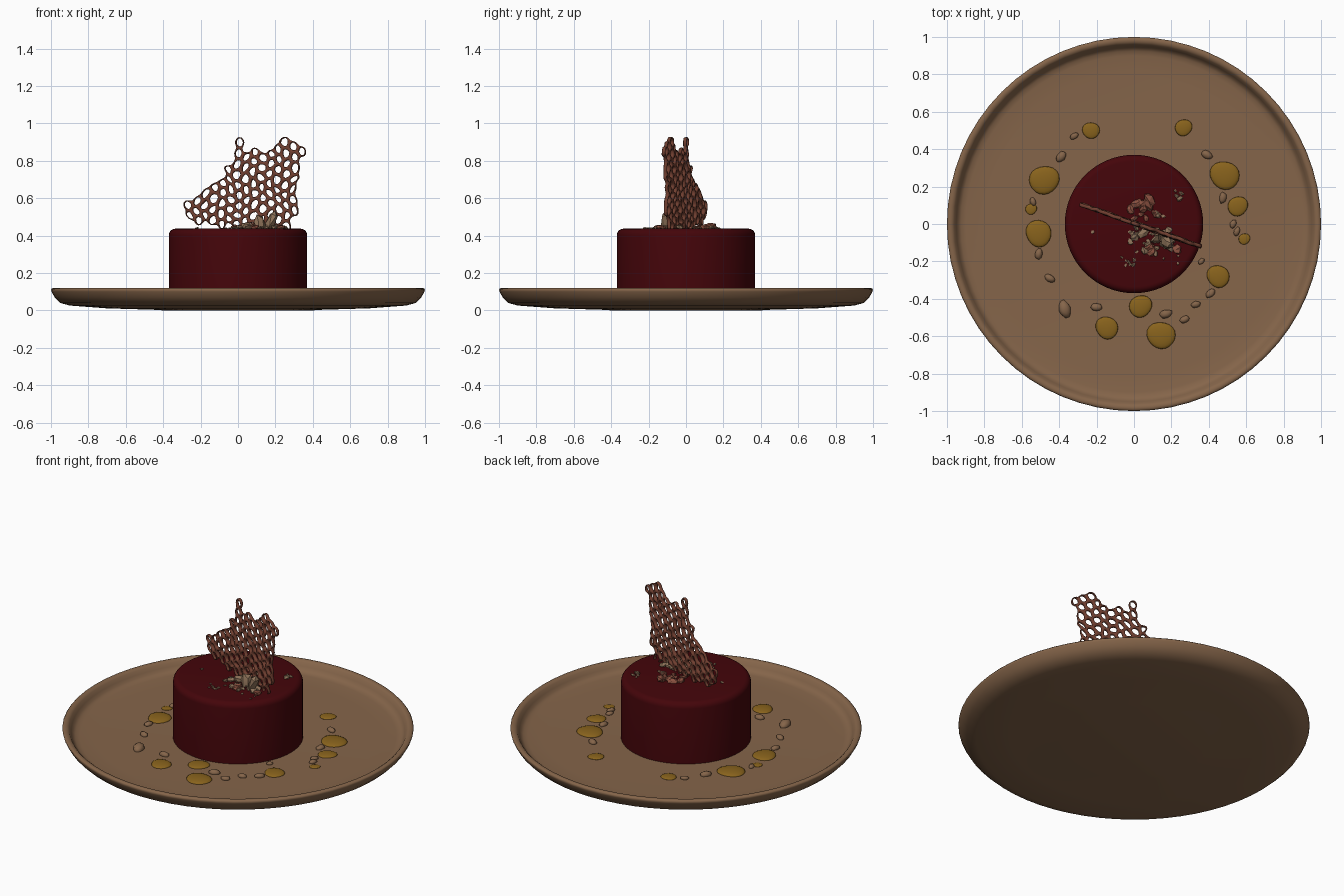
import bpy, bmesh, math, random
from mathutils import Vector, Matrix, Euler

if "Cube" in bpy.data.objects:
    bpy.data.objects.remove(bpy.data.objects["Cube"])

random.seed(7)

def material(name, rgb):
    m = bpy.data.materials.new(name)
    m.diffuse_color = (*rgb, 1)
    m.use_nodes = True
    m.node_tree.nodes["Principled BSDF"].inputs["Base Color"].default_value = m.diffuse_color
    return m

CLAY = material("clay brown", (0.235, 0.130, 0.068))
RED = material("dark red glaze", (0.058, 0.0015, 0.003))
GOLD = material("golden sauce", (0.25, 0.125, 0.012))
LACE = material("red brown lace", (0.165, 0.05, 0.03))
BEIGE = material("beige crumb", (0.27, 0.17, 0.10))
PINK = material("pink crumb", (0.25, 0.08, 0.05))

def finish(bm, name, mat, angle=40):
    bmesh.ops.recalc_face_normals(bm, faces=bm.faces)
    me = bpy.data.meshes.new(name)
    bm.to_mesh(me)
    bm.free()
    me.materials.append(mat)
    ob = bpy.data.objects.new(name, me)
    bpy.context.collection.objects.link(ob)
    bpy.ops.object.select_all(action='DESELECT')
    ob.select_set(True)
    bpy.context.view_layer.objects.active = ob
    bpy.ops.object.shade_smooth_by_angle(angle=math.radians(angle))
    return ob

def lathe(name, profile, mat, steps=64):
    bm = bmesh.new()
    vs = [bm.verts.new((r, 0, z)) for r, z in profile]
    es = [bm.edges.new(p) for p in zip(vs, vs[1:])]
    bmesh.ops.spin(bm, geom=vs + es, cent=(0, 0, 0), axis=(0, 0, 1),
                   angle=2 * math.pi, steps=steps, use_duplicate=False)
    bmesh.ops.remove_doubles(bm, verts=bm.verts, dist=1e-5)
    return finish(bm, name, mat, 60)

def chunk(bm, pos, size, rot, jitter=0.25, sub=1):
    """Add one irregular lump to a mesh."""
    mat = Matrix.LocRotScale(Vector(pos), Euler(rot), Vector(size))
    vs = bmesh.ops.create_icosphere(bm, subdivisions=sub, radius=1)['verts']
    for v in vs:
        v.co = mat @ (v.co * (1 + random.uniform(-jitter, jitter)))

# plate
FLOOR = 0.056
lathe("plate", [(0, 0), (0.40, 0), (0.43, 0.003), (0.7, 0.011), (0.9, 0.026),
                (0.95, 0.04), (0.98, 0.07), (0.997, 0.1), (1.0, 0.111), (0.994, 0.118),
                (0.984, 0.12), (0.972, 0.118), (0.962, 0.11), (0.95, 0.09), (0.94, 0.074),
                (0.925, 0.064), (0.9, 0.06), (0.8, FLOOR), (0, FLOOR)], CLAY)

# glazed cake with rounded top edge
R, TOP, B = 0.37, 0.437, 0.035
edge = [(R - B + B * math.cos(a), TOP - B + B * math.sin(a))
        for a in (i * math.pi / 10 for i in range(6))]
lathe("cake", [(0, 0.05), (R, 0.05)] + edge + [(0, TOP)], RED)

# flat sauce drops on the plate: x, y, radius
drops = [(-.23, .50, .045), (-.48, .235, .078), (-.51, -.05, .07), (-.55, .08, .03),
         (-.145, -.555, .06), (.145, -.595, .074), (.035, -.44, .06), (.45, -.28, .06),
         (.555, .095, .053), (.485, .26, .077), (.265, .515, .045), (.59, -.08, .03)]
bm = bmesh.new()
for x, y, r in drops:
    vs = bmesh.ops.create_uvsphere(bm, u_segments=20, v_segments=10, radius=1)['verts']
    ph = random.uniform(0, 6)
    for v in vs:
        a = math.atan2(v.co.y, v.co.x)
        k = r * (1 + 0.05 * math.sin(2 * a + ph) + 0.03 * math.sin(3 * a))
        v.co = Vector((x + v.co.x * k, y + v.co.y * k, FLOOR + v.co.z * r * 0.22))
finish(bm, "sauce_drops", GOLD, 80)

# clay-coloured crumbs between the drops: x, y, length
bits = [(-.32, .47, .025), (-.39, .36, .035), (-.54, .12, .025), (-.51, -.16, .03),
        (-.45, -.29, .03), (-.37, -.455, .05), (-.2, -.445, .032), (.17, -.48, .035),
        (.27, -.51, .028), (.33, -.43, .028), (.41, -.37, .03), (.36, -.2, .02),
        (.475, .14, .03), (.53, 0, .025), (.55, -.04, .025), (.39, .37, .032)]
bm = bmesh.new()
for x, y, s in bits:
    chunk(bm, (x, y, FLOOR + 0.004), (s, s * 0.65, s * 0.55),
          (0, 0, math.atan2(y, x) + math.pi / 2 + random.uniform(-.6, .6)), 0.1, 2)
finish(bm, "plate_crumbs", CLAY, 60)

# lace wafer standing on the cake: outline of cell centres in x, z
outline = [(-.27, .51), (-.255, .575), (-.15, .635), (-.065, .725), (-.035, .79), (-.035, .90),
           (.01, .91), (.05, .855), (.19, .855), (.215, .91), (.30, .91), (.35, .87), (.345, .80),
           (.315, .73), (.305, .55), (.28, .44), (-.02, .44), (-.13, .465), (-.23, .48)]

def inside(x, z):
    hit = False
    for (x1, z1), (x2, z2) in zip(outline, outline[1:] + outline[:1]):
        if (z1 > z) != (z2 > z) and x < x1 + (z - z1) * (x2 - x1) / (z2 - z1):
            hit = not hit
    return hit

S, TALL = 0.0285, 1.12
bm = bmesh.new()
corners = {}

def corner(x, z):
    key = (round(x * 500), round(z * 500))
    for dx in (-1, 0, 1):
        for dz in (-1, 0, 1):
            if (key[0] + dx, key[1] + dz) in corners:
                return corners[(key[0] + dx, key[1] + dz)]
    wx = x + 0.008 * math.sin(23 * z + 9 * x) + random.uniform(-.007, .007)
    wz = z + 0.008 * math.sin(25 * x + 7 * z) + random.uniform(-.007, .007)
    corners[key] = bm.verts.new((wx, 0.005 - 0.35 * wx + random.uniform(-.006, .006), wz))
    return corners[key]

for i in range(-8, 11):
    for j in range(0, 14):
        cx = i * 1.5 * S
        cz = 0.40 + (j + 0.5 * (i % 2)) * math.sqrt(3) * S * TALL
        if inside(cx, cz):
            bm.faces.new([corner(cx + S * math.cos(k * math.pi / 3),
                                 cz + TALL * S * math.sin(k * math.pi / 3)) for k in range(6)])
cells = list(bm.faces)
bmesh.ops.recalc_face_normals(bm, faces=cells)
bmesh.ops.inset_individual(bm, faces=cells, thickness=0.0088)
bmesh.ops.delete(bm, geom=cells, context='FACES')
lace = finish(bm, "lace_wafer", LACE, 80)
sol = lace.modifiers.new("thickness", 'SOLIDIFY')
sol.thickness, sol.offset = 0.022, 0
sub = lace.modifiers.new("rounding", 'SUBSURF')
sub.levels = sub.render_levels = 1

# crumbs heaped at the foot of the wafer: x, y, spread, count, size
def heap(clusters):
    bm = bmesh.new()
    for x, y, spread, count, big in clusters:
        for _ in range(count):
            s = random.uniform(0.6, 1) * big
            px, py = x + random.gauss(0, spread), y + random.gauss(0, spread * 0.7)
            if math.hypot(px, py) < 0.32:
                chunk(bm, (px, py, TOP + s * 0.2), (s, s * 0.7, s * 0.5),
                      [random.uniform(-.3, .3), random.uniform(-.3, .3), random.uniform(0, 6)])
    return bm

bm = heap([(.10, -.09, .045, 16, .03), (.17, -.08, .03, 5, .035), (.0, -.03, .03, 5, .016),
           (.14, .07, .05, 6, .022), (.1, -.12, .09, 16, .011), (-.02, -.21, .03, 9, .012),
           (.22, .16, .02, 4, .015), (-.22, -.04, .01, 2, .012), (.26, -.19, .02, 3, .015)])
# upright shards leaning on the wafer
chunk(bm, (.18, -.10, .485), (.026, .035, .065), (.15, .35, .3))
chunk(bm, (.12, -.08, .465), (.035, .025, .045), (-.2, -.4, .9))
chunk(bm, (.05, -.05, .45), (.04, .025, .025), (.1, .1, .6))
finish(bm, "beige_crumbs", BEIGE, 20)
bm = heap([(.05, .10, .03, 6, .045), (.08, -.13, .012, 2, .035),
           (.23, -.135, .012, 2, .035), (.09, .05, .04, 6, .025)])
finish(bm, "pink_crumbs", PINK, 20)
